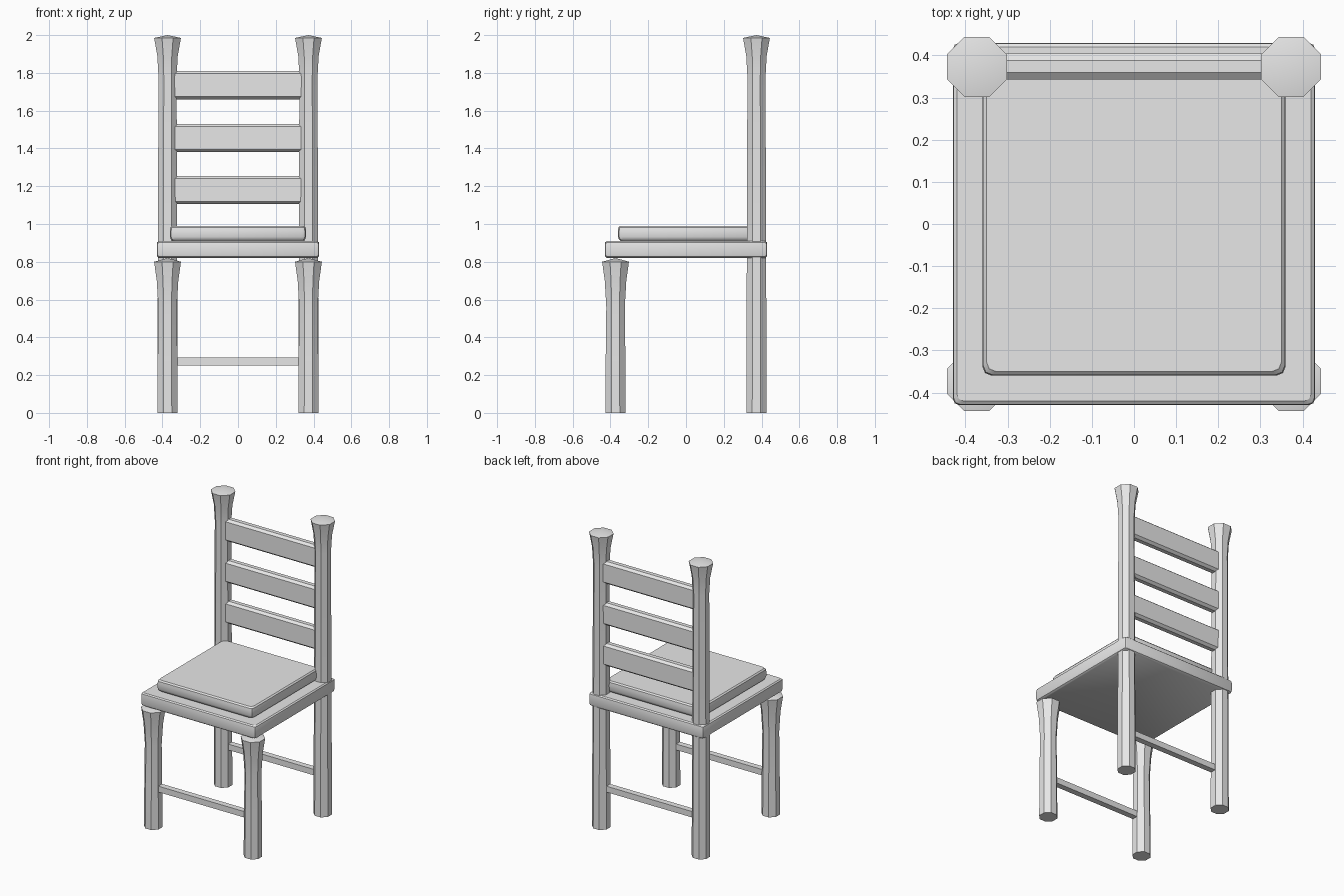
import bpy, bmesh, math

if "Cube" in bpy.data.objects:
    bpy.data.objects.remove(bpy.data.objects["Cube"])

mat = bpy.data.materials.new("light grey")
mat.diffuse_color = (0.8, 0.8, 0.8, 1)
mat.use_nodes = True
mat.node_tree.nodes["Principled BSDF"].inputs["Base Color"].default_value = mat.diffuse_color


def finish(name, bm):
    """Turn a bmesh into a named object with angle-based smoothing."""
    bmesh.ops.recalc_face_normals(bm, faces=bm.faces)
    me = bpy.data.meshes.new(name)
    bm.to_mesh(me)
    bm.free()
    me.materials.append(mat)
    ob = bpy.data.objects.new(name, me)
    bpy.context.collection.objects.link(ob)
    bpy.ops.object.select_all(action='DESELECT')
    ob.select_set(True)
    bpy.context.view_layer.objects.active = ob
    bpy.ops.object.shade_smooth_by_angle(angle=math.radians(32))
    return ob


def loft(name, rings, tip=None):
    """Skin a stack of equal-length point rings; close the end with a tip or cap."""
    bm = bmesh.new()
    rows = [[bm.verts.new(p) for p in ring] for ring in rings]
    n = len(rows[0])
    for a, b in zip(rows, rows[1:]):
        for i in range(n):
            j = (i + 1) % n
            bm.faces.new((a[i], a[j], b[j], b[i]))
    bm.faces.new(rows[0][::-1])
    if tip:
        t = bm.verts.new(tip)
        for i in range(n):
            bm.faces.new((rows[-1][i], rows[-1][(i + 1) % n], t))
    else:
        bm.faces.new(rows[-1])
    return finish(name, bm)


def post(name, cx, cy, profile, tip_z):
    """Octagonal post with a flared head and a shallow pointed cap."""
    rings = []
    for z, r in profile:
        R = r / math.cos(math.pi / 8)
        rings.append([(cx + R * math.cos(math.pi / 8 + k * math.pi / 4),
                       cy + R * math.sin(math.pi / 8 + k * math.pi / 4), z)
                      for k in range(8)])
    return loft(name, rings, (cx, cy, tip_z))


def slab(name, profile, corner):
    """Square slab with clipped corners and a rounded rim."""
    rings = []
    for z, h in profile:
        c = h - corner
        m = h - corner * 0.29
        ring = []
        for q in range(4):
            for x, y in ((h, c), (m, m), (c, h)):
                for _ in range(q):
                    x, y = -y, x
                ring.append((x, y, z))
        rings.append(ring)
    return loft(name, rings)


def bar(name, half_x, section):
    """Extrude a (y, z) section across x."""
    return loft(name, [[(x, y, z) for y, z in section] for x in (-half_x, half_x)])


C = 0.373
front_profile = [(0, .054), (.3, .052), (.56, .049), (.70, .057), (.80, .071)]
back_profile = [(0, .054), (.85, .051), (1.78, .048), (1.89, .054), (1.985, .071)]

# Legs and back posts
for side, s in (("left", -1), ("right", 1)):
    post("front_leg_" + side, s * C, -C, front_profile, 0.82)
    post("back_post_" + side, s * C, C, back_profile, 2.0)

# Seat board and cushion
slab("seat", [(.82, .418), (.827, .427), (.84, .43), (.89, .43), (.903, .428), (.91, .42)], 0.015)
slab("cushion", [(.91, .345), (.918, .355), (.932, .36), (.965, .36), (.981, .358), (.99, .35)], 0.022)

# Backrest slats with chamfered long edges
for i, z in enumerate((1.18, 1.455, 1.735)):
    h, d = 0.075, 0.031
    e, g = h - 0.014, d - 0.017
    sec = [(-d, -e), (-g, -h), (g, -h), (d, -e), (d, e), (g, h), (-g, h), (-d, e)]
    bar("back_slat_%d" % (i + 1), 0.345, [(0.374 + y, z + dz) for y, dz in sec])

# Stretchers between the front legs and between the back legs
for name, y in (("front_stretcher", -C), ("back_stretcher", C)):
    bar(name, 0.345, [(y - .02, .252), (y + .02, .252), (y + .02, .292), (y - .02, .292)])
